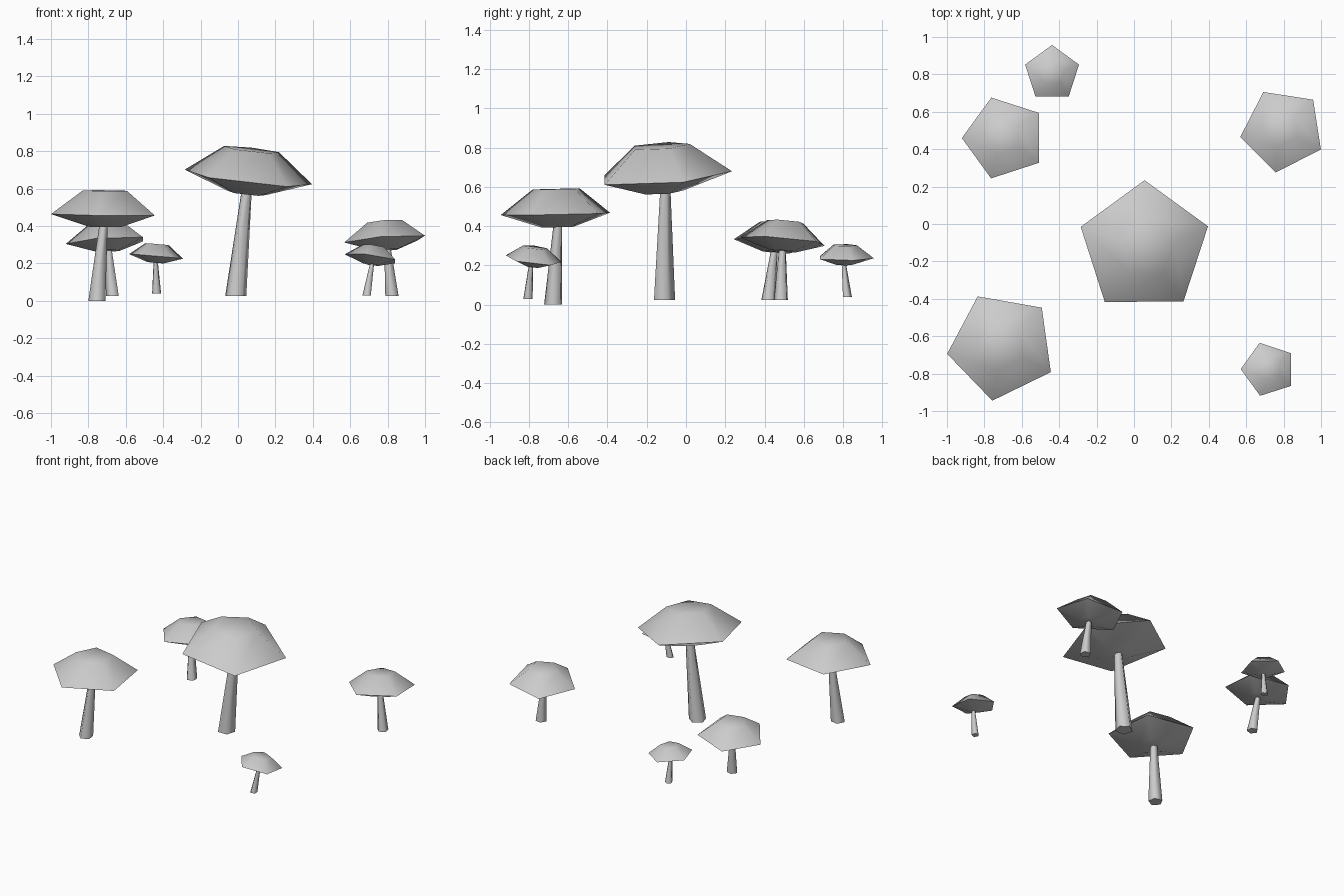
import bpy, math
from mathutils import Vector

if "Cube" in bpy.data.objects:
    bpy.data.objects.remove(bpy.data.objects["Cube"])

SIDES = 5


def loft(name, rings, smooth_angle):
    """Closed solid through five-sided rings given as (centre, radius, rotation, phase)."""
    verts, faces = [], []
    for centre, radius, quat, phase in rings:
        for i in range(SIDES):
            a = math.radians(phase) + math.tau * i / SIDES
            verts.append(Vector(centre) + quat @ Vector((radius * math.cos(a), radius * math.sin(a), 0)))
    for r in range(len(rings) - 1):
        for i in range(SIDES):
            j = (i + 1) % SIDES
            faces.append((r * SIDES + i, r * SIDES + j, (r + 1) * SIDES + j, (r + 1) * SIDES + i))
    faces.append(tuple(reversed(range(SIDES))))
    last = (len(rings) - 1) * SIDES
    faces.append(tuple(range(last, last + SIDES)))
    mesh = bpy.data.meshes.new(name)
    mesh.from_pydata(verts, [], faces)
    ob = bpy.data.objects.new(name, mesh)
    bpy.context.collection.objects.link(ob)
    bpy.ops.object.select_all(action='DESELECT')
    ob.select_set(True)
    bpy.context.view_layer.objects.active = ob
    bpy.ops.object.shade_smooth_by_angle(angle=math.radians(smooth_angle))
    return ob


# Cap profile: radius and height relative to the rim radius
CAP = [(0.30, -0.225), (1.0, 0.0), (0.43, 0.43)]


def mushroom(name, centre, radius, phase, slope, base, top_xy):
    # Tilted cap: flat underside, wide rim, flat top
    axis = Vector((-slope[0], -slope[1], 1)).normalized()
    tilt = Vector((0, 0, 1)).rotation_difference(axis)
    centre = Vector(centre)
    loft(name + "_cap",
         [(centre + axis * h * radius, r * radius, tilt, phase) for r, h in CAP], 70)
    # Leaning, tapered stem
    top = (top_xy[0], top_xy[1], centre.z - 0.19 * radius)
    level = tilt.copy()
    level.identity()
    loft(name + "_stem",
         [(base, radius * 0.165, level, phase), (top, radius * 0.08, level, phase)], 75)


# name, rim centre, rim radius, phase, rim slope in x and y, stem base, stem top
mushroom("large", (0.055, -0.125, 0.655), 0.36, 18, (-0.115, 0.07),
         (-0.012, -0.115, 0.025), (0.046, -0.108))
mushroom("front_left", (-0.706, -0.653, 0.462), 0.296, 44, (-0.01, 0.02),
         (-0.752, -0.675, 0.0), (-0.718, -0.652))
mushroom("back_left", (-0.693, 0.46, 0.318), 0.228, 36, (0.06, -0.09),
         (-0.668, 0.42, 0.025), (-0.69, 0.45))
mushroom("back_right", (0.795, 0.502, 0.325), 0.23, 45, (0.07, -0.09),
         (0.825, 0.485, 0.025), (0.80, 0.492))
mushroom("small_back", (-0.438, 0.805, 0.238), 0.152, 18, (-0.085, -0.01),
         (-0.435, 0.82, 0.04), (-0.44, 0.803))
mushroom("small_front", (0.719, -0.777, 0.228), 0.15, 36, (-0.14, -0.12),
         (0.69, -0.805, 0.03), (0.718, -0.79))
